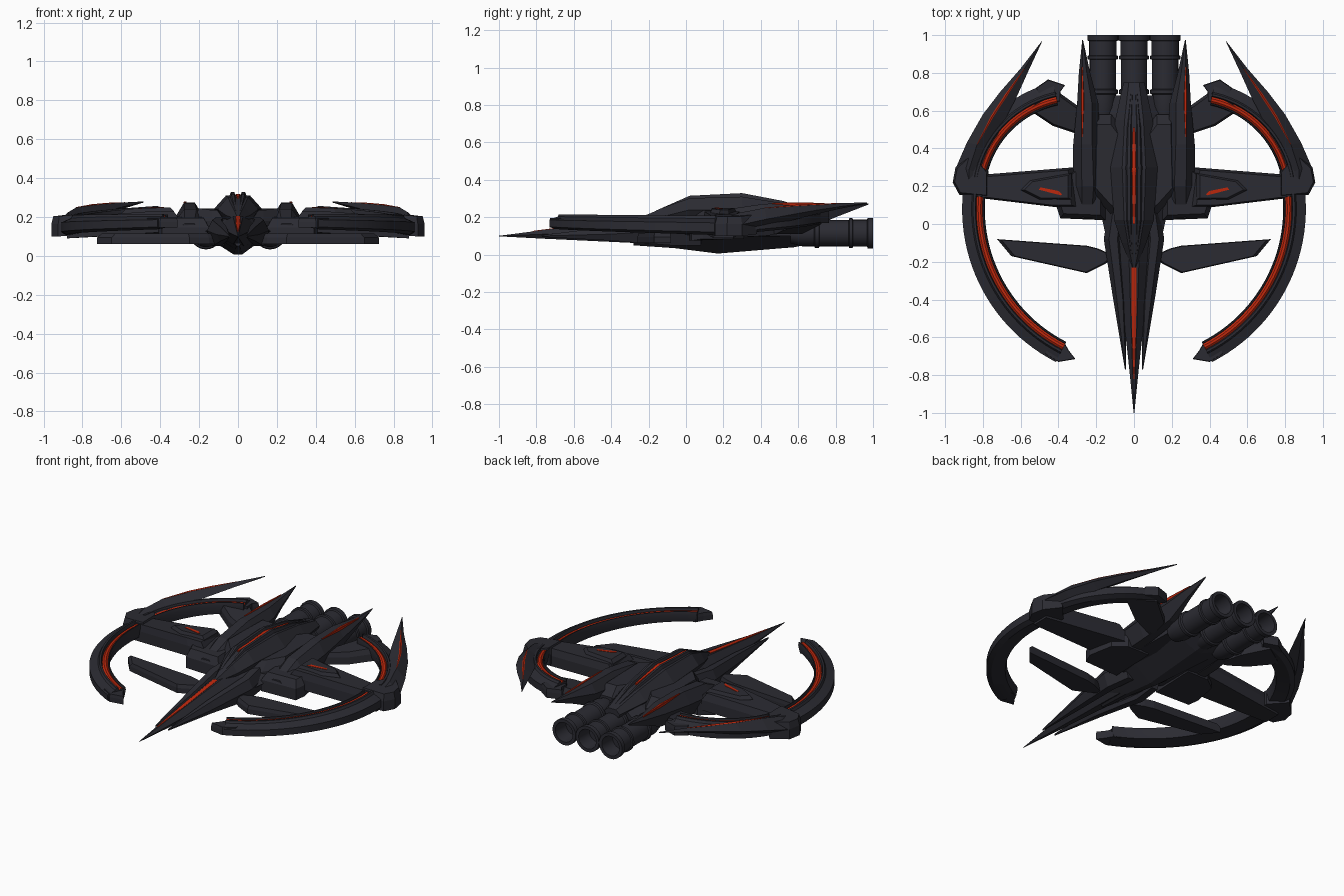
import bpy, bmesh, math

def material(name, rgb):
    m = bpy.data.materials.new(name)
    m.diffuse_color = (*rgb, 1)
    return m

DARK = material("dark_metal", (0.024, 0.024, 0.032))
RED = material("glow_red", (0.52, 0.021, 0.004))

def skin(name, rings, mirror=False, mat=DARK, red_cols=(), red_rows=(), cap=True, smooth=False):
    """Join closed rings of points into a solid."""
    bm = bmesh.new()
    vs = [[bm.verts.new(p) for p in r] for r in rings]
    n = len(rings[0])
    for j, (a, b) in enumerate(zip(vs, vs[1:])):
        for i in range(n):
            f = bm.faces.new((a[i], a[(i + 1) % n], b[(i + 1) % n], b[i]))
            f.material_index = 1 if i in red_cols or j in red_rows else 0
    if cap:
        bm.faces.new(vs[0])
        bm.faces.new(vs[-1])
    bmesh.ops.remove_doubles(bm, verts=bm.verts, dist=1e-5)
    bmesh.ops.recalc_face_normals(bm, faces=bm.faces)
    me = bpy.data.meshes.new(name)
    bm.to_mesh(me)
    bm.free()
    me.materials.append(mat)
    me.materials.append(RED)
    ob = bpy.data.objects.new(name, me)
    bpy.context.collection.objects.link(ob)
    if mirror:
        ob.modifiers.new("mirror", "MIRROR").use_mirror_merge = False
    if smooth:
        bpy.ops.object.select_all(action="DESELECT")
        ob.select_set(True)
        bpy.context.view_layer.objects.active = ob
        bpy.ops.object.shade_smooth_by_angle(angle=math.radians(30))
    return ob

def loft(name, sections, f=0.45, fb=None, **kw):
    """Six-sided body along y; section = y, centre x, half width, z top, z mid, z bottom."""
    fb = f if fb is None else fb
    rings = []
    for y, c, w, zt, zm, zb in sections:
        rings.append([(c - f * w, y, zt), (c + f * w, y, zt), (c + w, y, zm),
                      (c + fb * w, y, zb), (c - fb * w, y, zb), (c - w, y, zm)])
    return skin(name, rings, **kw)

def plate(name, outline, z0, z1, inset=0.85, **kw):
    """Outline of x, y, rise extruded from z0 to z1 with a narrowed top."""
    cx = sum(p[0] for p in outline) / len(outline)
    cy = sum(p[1] for p in outline) / len(outline)
    zm = z0 + (z1 - z0) * 0.6
    lo = [(x, y, z0 + r) for x, y, r in outline]
    mid = [(x, y, zm + r) for x, y, r in outline]
    hi = [(cx + (x - cx) * inset, cy + (y - cy) * inset, z1 + r) for x, y, r in outline]
    return skin(name, [lo, mid, hi], mirror=True, **kw)

def arc(name, cx, cy, profile, a0, a1, z_start, rise, taper, red_cols, n=24):
    """Sweep a radius/height profile around a centre, lifting and thinning it."""
    rings = []
    for k in range(n + 1):
        t = k / n
        a = math.radians(a0 + (a1 - a0) * t)
        rings.append([(cx + r * math.cos(a), cy + r * math.sin(a),
                       .2 + (z - .2) * (1 - taper * t) + z_start + rise * t)
                      for r, z in profile])
    return skin(name, rings, mirror=True, red_cols=red_cols, smooth=True)

# Nose spike and its two side prongs
loft("nose_spike", [(-1, 0, .002, .101, .1, .098), (-.75, 0, .027, .133, .11, .085),
                    (-.22, 0, .085, .2, .14, .06), (.1, 0, .12, .23, .15, .04)], f=.3)
loft("nose_prong", [(-.77, .045, .003, .105, .1, .095), (-.4, .075, .035, .15, .11, .075),
                    (-.08, .11, .05, .185, .13, .05), (.08, .09, .045, .2, .14, .05)], mirror=True)
loft("nose_stripe", [(-.82, 0, .003, .127, .124, .115), (-.6, 0, .011, .156, .154, .14),
                     (-.23, 0, .014, .204, .202, .19)], f=.75, mat=RED)

# Hull, canopy and the split dorsal ridge
loft("lower_hull", [(-.28, 0, .06, .15, .12, .05), (-.06, 0, .15, .19, .12, .035),
                    (.17, 0, .2, .22, .14, .006), (.58, 0, .2, .2, .12, .04),
                    (.68, 0, .13, .19, .12, .06)], f=.4, fb=.1)
loft("canopy", [(-.23, 0, .012, .205, .19, .17), (-.1, 0, .065, .26, .21, .15),
                (.02, 0, .105, .302, .24, .15), (.3, 0, .125, .31, .24, .15),
                (.55, 0, .1, .27, .21, .14), (.75, 0, .055, .215, .19, .13)], f=.5)
loft("dorsal_ridge", [(-.16, .012, .006, .236, .22, .2), (.02, .026, .017, .315, .295, .28),
                      (.3, .028, .018, .329, .305, .28), (.52, .024, .014, .287, .27, .25),
                      (.7, .012, .008, .23, .22, .2)], mirror=True)
loft("dorsal_light", [(0, 0, .006, .303, .3, .28), (.28, 0, .012, .319, .315, .29),
                      (.51, 0, .006, .285, .28, .26)], f=.8, mat=RED)
plate("shoulder", [(.06, .0, -.01), (.13, .06, -.01), (.22, .16, 0), (.21, .58, 0),
                   (.12, .58, 0), (.06, .5, 0)], .1, .245, .8)

# Side nacelles ending in swept spikes
loft("nacelle", [(.03, .25, .06, .165, .14, .1), (.2, .245, .078, .24, .18, .09),
                 (.42, .25, .072, .272, .2, .1), (.64, .245, .056, .275, .22, .13),
                 (.8, .262, .03, .268, .245, .2), (.975, .272, .002, .273, .271, .268)],
     f=.4, mirror=True)
loft("nacelle_light", [(.46, .275, .003, .277, .275, .26), (.65, .272, .008, .279, .276, .26),
                       (.83, .275, .003, .271, .268, .255)], f=.7, mirror=True, mat=RED)

# Wing arms with root blocks and small lights
plate("arm_root", [(.15, .02, -.01), (.39, .03, -.01), (.41, .09, 0), (.38, .25, 0),
                   (.3, .31, 0), (.15, .31, 0)], .085, .205, .82)
plate("arm", [(.3, .09, .02), (.42, .09, .02), (.88, .145, -.01), (.88, .255, -.01),
              (.32, .3, .02)], .1, .21, .88)
plate("arm_cowl", [(.33, .13, .01), (.5, .13, .005), (.6, .18, 0), (.55, .23, 0), (.33, .27, .01)],
      .19, .24, .85)
plate("arm_light", [(.38, .156, .0085), (.39, .152, .008), (.505, .182, .0025), (.495, .194, .003),
                    (.4, .175, .008)], .24, .243, 1, mat=RED)

# Rear struts and lower fins
plate("rear_strut", [(.25, .46, 0), (.31, .48, 0), (.43, .52, .02), (.58, .62, .05),
                     (.43, .72, .05), (.29, .62, 0)], .11, .185, .85)
plate("lower_fin", [(.1, -.17, 0), (.19, -.13, 0), (.25, -.115, 0), (.725, -.08, 0),
                    (.65, -.17, 0), (.25, -.26, 0), (.15, -.21, 0)], .062, .115, .94)

# Broken ring: front and rear arcs, each with a glowing channel
def ring_profile(r):
    return [(r, .185), (r + .004, .21), (r + .01, .21), (r + .012, .192), (r + .022, .202),
            (r + .035, .202), (r + .045, .192), (r + .05, .214), (r + .062, .214),
            (r + .07, .198), (r + .12, .175), (r + .12, .125), (r + .09, .11), (r + .01, .125)]

channel = (3, 4, 5)
arc("front_ring", 0, .08, ring_profile(.79), 6, -63, -.005, .01, .25, channel)
arc("rear_ring", .3, .15, ring_profile(.49), 10, 78, 0, .045, .15, channel)
plate("front_ring_tip", [(.31, -.715, 0), (.345, -.67, 0), (.37, -.625, 0), (.47, -.61, 0),
                         (.47, -.69, 0), (.4, -.73, 0)], .145, .195, .95)
plate("rear_ring_tip", [(.365, .735, 0), (.39, .7, 0), (.39, .65, 0), (.48, .63, 0),
                        (.52, .72, 0), (.455, .765, 0)], .17, .23, .95)

# Hub joining arm and rings, with the large swept blade
plate("hub", [(.77, .14, .01), (.925, .155, 0), (.96, .22, 0), (.945, .3, 0), (.86, .38, .01),
              (.77, .28, .01)], .1, .205, .88)
blade = [(.79, .945, .21, .13, .2), (.79, .94, .29, .12, .225), (.765, .885, .42, .15, .25),
         (.69, .8, .57, .185, .265), (.625, .71, .69, .215, .272), (.56, .6, .82, .245, .275),
         (.486, .488, .968, .274, .28)]
rings = []
for xi, xo, y, zb, zt in blade:
    xm, dy = xi * .45 + xo * .55, (xo - xi) * .3
    rings.append([(xi, y - dy, (zb + zt) / 2), (xm, y, zt), (xo, y + dy * .3, zb * .6 + zt * .4),
                  (xm, y, zb)])
skin("blade", rings, mirror=True)
light = []
for i, w in ((2, .002), (3, .008), (4, .008), (5, .002)):
    xi, xo, y, zb, zt = blade[i]
    xm = xi * .45 + xo * .55
    light.append([(xm - w, y, zt - w * .4 + .001), (xm, y, zt + .001),
                  (xm + w, y, zt - w * .8 + .001), (xm, y, zt - .015)])
skin("blade_light", light, mirror=True, mat=RED)

# Three hollow engines with collars and a glowing core
engine = [(0, .56), (.055, .56), (.07, .62), (.07, .685), (.079, .69), (.079, .71), (.07, .715),
          (.07, .87), (.08, .873), (.08, .89), (.072, .893), (.072, .968), (.082, .972), (.082, 1),
          (.062, 1), (.056, .9), (.028, .9), (0, .9)]
for name, cx in (("left_engine", -.165), ("middle_engine", 0), ("right_engine", .165)):
    rings = [[(cx + r * math.cos(k * math.tau / 24), y, .115 + r * math.sin(k * math.tau / 24))
              for k in range(24)] for r, y in engine]
    skin(name, rings, cap=False, red_rows=(len(engine) - 2,), smooth=True)
